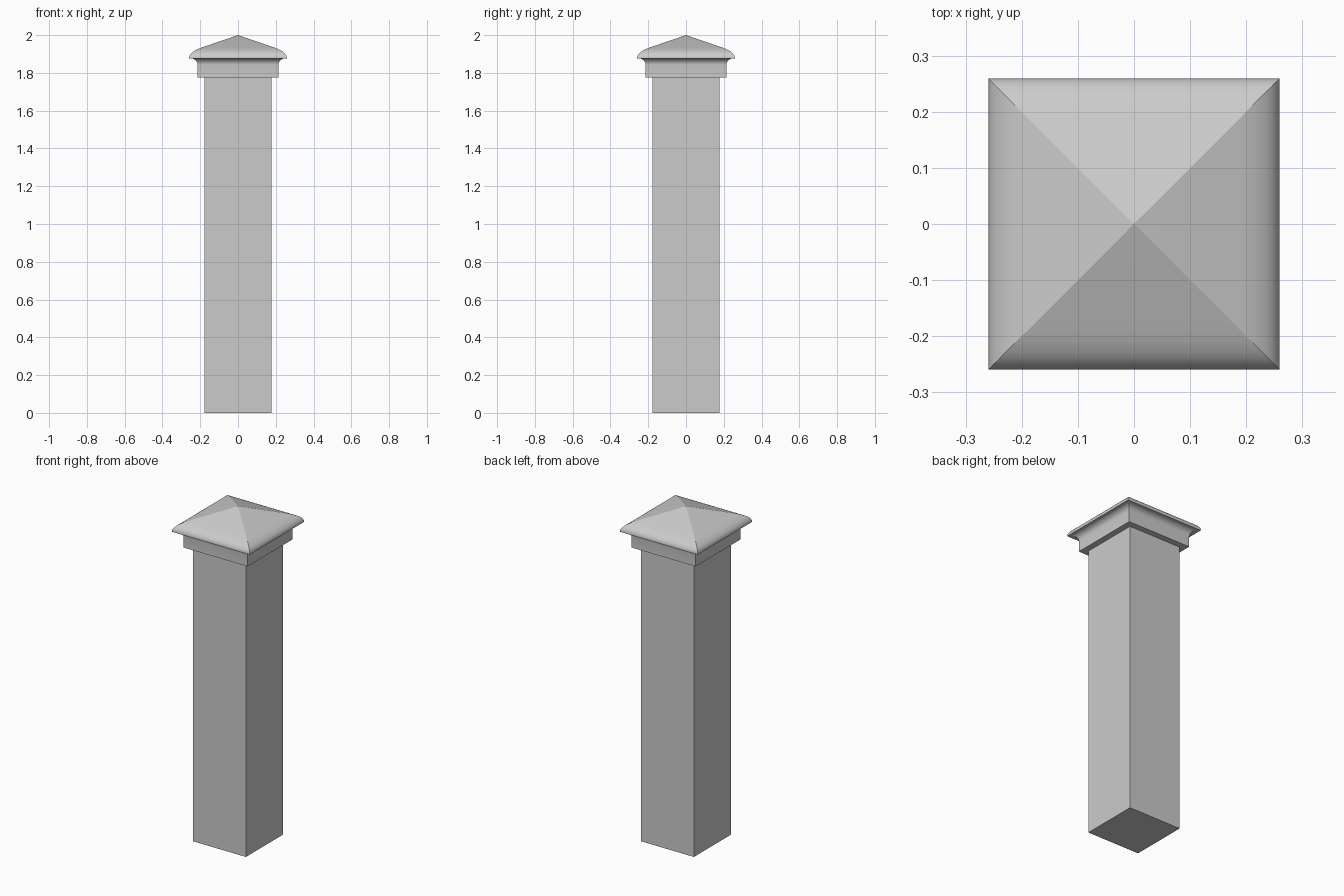
import bpy
import bmesh
import math

cube = bpy.data.objects.get("Cube")
if cube:
    bpy.data.objects.remove(cube, do_unlink=True)

# Single plain grey paint
grey = bpy.data.materials.new("light_grey")
grey.use_nodes = True
colour = (0.6, 0.6, 0.6, 1)
grey.diffuse_color = colour
grey.node_tree.nodes["Principled BSDF"].inputs["Base Color"].default_value = colour


def bezier(a, b, c, steps):
    """Points of a quadratic curve from a to c, pulled towards b."""
    points = []
    for i in range(steps + 1):
        t = i / steps
        points.append(tuple((1 - t) ** 2 * p + 2 * t * (1 - t) * q + t * t * r
                            for p, q, r in zip(a, b, c)))
    return points


def square_sweep(name, profile, apex=None):
    """Loft square rings through (half width, height) points, closing both ends."""
    bm = bmesh.new()
    rings = [[bm.verts.new((sx * h, sy * h, z))
              for sx, sy in ((-1, -1), (1, -1), (1, 1), (-1, 1))]
             for h, z in profile]
    bm.faces.new(rings[0][::-1])
    for low, high in zip(rings, rings[1:]):
        for i in range(4):
            j = (i + 1) % 4
            bm.faces.new((low[i], low[j], high[j], high[i]))
    if apex is None:
        bm.faces.new(rings[-1])
    else:
        tip = bm.verts.new((0, 0, apex))
        for i in range(4):
            bm.faces.new((rings[-1][i], rings[-1][(i + 1) % 4], tip))
    mesh = bpy.data.meshes.new(name)
    bm.to_mesh(mesh)
    bm.free()
    mesh.materials.append(grey)
    obj = bpy.data.objects.new(name, mesh)
    bpy.context.collection.objects.link(obj)
    bpy.ops.object.select_all(action="DESELECT")
    obj.select_set(True)
    bpy.context.view_layer.objects.active = obj
    bpy.ops.object.shade_smooth_by_angle(angle=math.radians(20))
    return obj


# Square shaft
square_sweep("post_shaft", [(0.177, 0), (0.177, 1.775)])

# Cap: straight collar, cove moulding, overhanging lip, rounded eave, pyramid roof
collar = [(0.214, 1.775)]
cove = bezier((0.214, 1.842), (0.216, 1.866), (0.238, 1.875), 8)
eave = bezier((0.259, 1.878), (0.259, 1.911), (0.19, 1.935), 12)
square_sweep("post_cap", collar + cove + [(0.259, 1.875)] + eave, apex=2)
